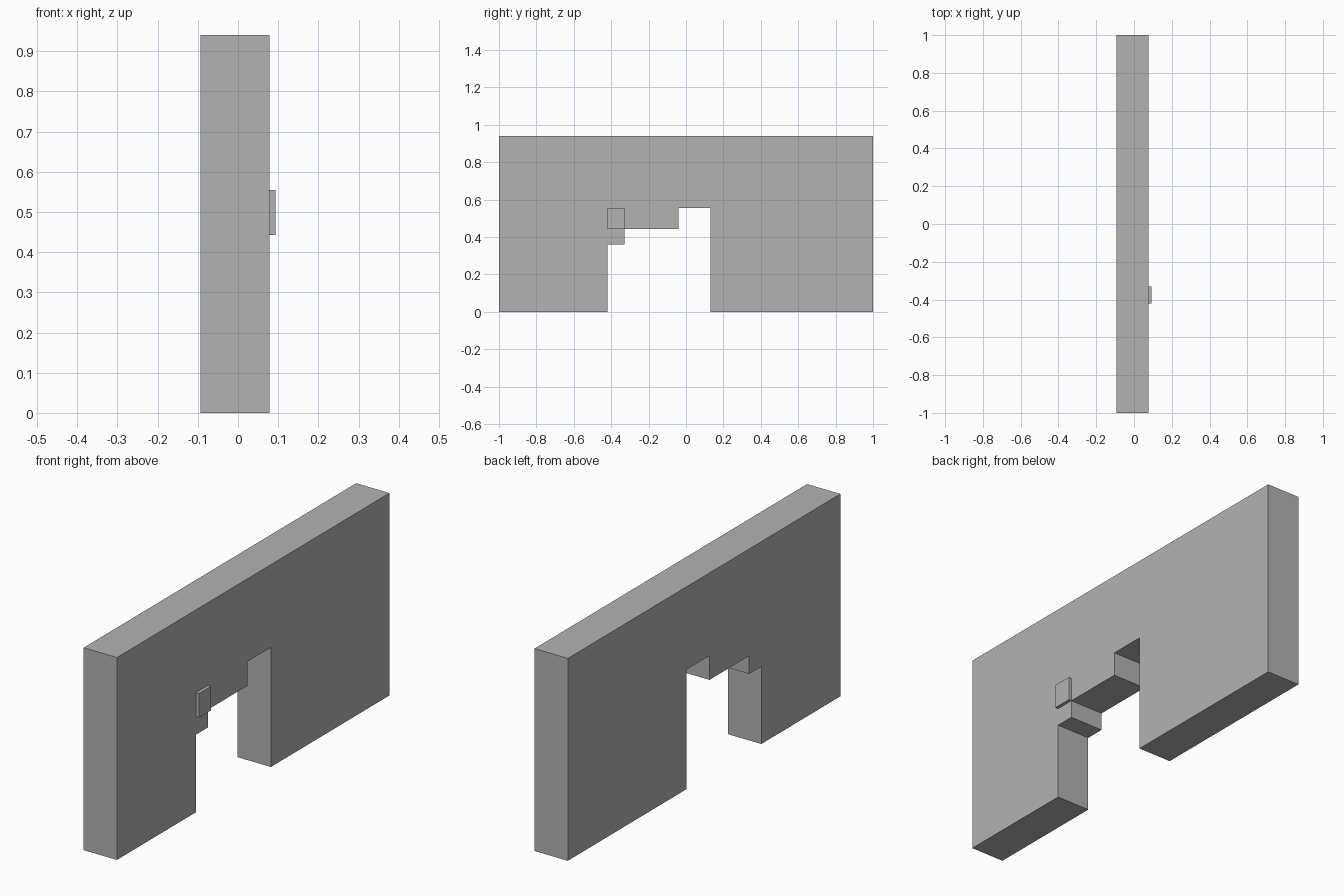
import bpy
import bmesh

cube = bpy.data.objects.get("Cube")
if cube:
    bpy.data.objects.remove(cube, do_unlink=True)

grey = bpy.data.materials.new("plain_grey")
grey.use_nodes = True
grey.diffuse_color = (0.45, 0.45, 0.45, 1)
grey.node_tree.nodes["Principled BSDF"].inputs["Base Color"].default_value = grey.diffuse_color


def extrude_profile(name, points, x0, x1):
    """Extrude a closed (y, z) outline from x0 to x1."""
    bm = bmesh.new()
    face = bm.faces.new([bm.verts.new((x0, y, z)) for y, z in points])
    result = bmesh.ops.extrude_face_region(bm, geom=[face])
    moved = [v for v in result["geom"] if isinstance(v, bmesh.types.BMVert)]
    bmesh.ops.translate(bm, verts=moved, vec=(x1 - x0, 0, 0))
    bmesh.ops.recalc_face_normals(bm, faces=bm.faces)
    mesh = bpy.data.meshes.new(name)
    bm.to_mesh(mesh)
    bm.free()
    mesh.materials.append(grey)
    obj = bpy.data.objects.new(name, mesh)
    bpy.context.collection.objects.link(obj)
    return obj


# Shared levels of the stepped opening
left, step, right = -0.42, -0.33, 0.13
lintel, head, top = 0.443, 0.555, 0.94
outer, inner = 0.093, 0.078

# Wall slab with the stepped doorway cut into its outline
extrude_profile("wall", [
    (-1, 0), (left, 0), (left, 0.36), (step, 0.36), (step, lintel),
    (-0.04, lintel), (-0.04, head), (right, head), (right, 0),
    (1, 0), (1, top), (-1, top),
], -outer, inner)

# Small raised plate beside the opening
extrude_profile("wall_plate", [
    (left, lintel), (step, lintel), (step, head), (left, head),
], inner, outer)
